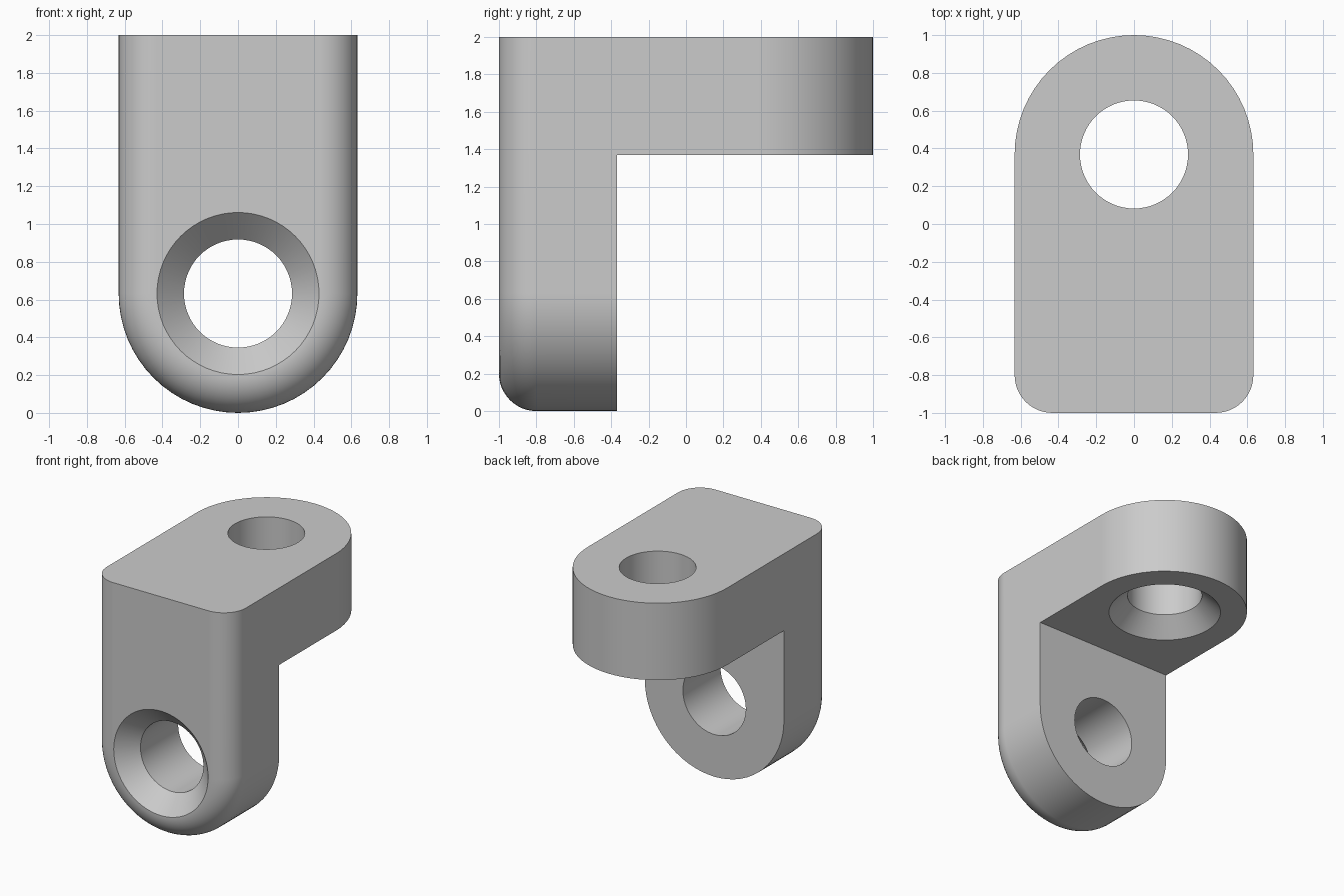
import bpy, bmesh
from math import sin, cos, pi
from mathutils import Vector

R = 0.632            # half width, also plate thickness
FILLET = 0.2
HOLE, SINK = 0.286, 0.429
SEG = 64             # sides of a full circle

if "Cube" in bpy.data.objects:
    bpy.data.objects.remove(bpy.data.objects["Cube"])

grey = bpy.data.materials.new("light grey")
grey.use_nodes = True
grey.diffuse_color = (0.6, 0.6, 0.6, 1)
grey.node_tree.nodes["Principled BSDF"].inputs["Base Color"].default_value = (0.6, 0.6, 0.6, 1)


def loft(name, rings):
    """Skin a stack of closed rings and cap both ends."""
    bm = bmesh.new()
    loops = [[bm.verts.new(p) for p in ring] for ring in rings]
    for a, b in zip(loops, loops[1:]):
        for i in range(len(a)):
            j = (i + 1) % len(a)
            bm.faces.new((a[i], a[j], b[j], b[i]))
    bm.faces.new(loops[0])
    bm.faces.new(loops[-1])
    bmesh.ops.recalc_face_normals(bm, faces=bm.faces)
    mesh = bpy.data.meshes.new(name)
    bm.to_mesh(mesh)
    bm.free()
    mesh.materials.append(grey)
    obj = bpy.data.objects.new(name, mesh)
    bpy.context.collection.objects.link(obj)
    return obj


def arch(r, end):
    """Outline with one round end at the origin and one square end."""
    arc = [(-r * cos(pi * i / (SEG // 2)), r * sin(pi * i / (SEG // 2)))
           for i in range(SEG // 2 + 1)]
    return arc + [(r, end), (-r, end)]


def circle(r):
    return [(r * cos(2 * pi * i / SEG), r * sin(2 * pi * i / SEG)) for i in range(SEG)]


def upright(outline, y):
    return [Vector((u, y, R - v)) for u, v in outline]


def level(outline, z):
    return [Vector((u, 1 - R + v, z)) for u, v in outline]


# Upright plate with a rounded front edge
rings = []
for i in range(13):
    a = pi / 2 * i / 12
    rings.append(upright(arch(R - FILLET * (1 - sin(a)), R - 2), -1 + FILLET * (1 - cos(a))))
rings.append(upright(arch(R, R - 2), R - 1))
bracket = loft("angle_bracket", rings)

# Level arm with a round back end
arm = loft("level_arm", [level(arch(R, 2 * (R - 1)), z) for z in (2 - R, 2)])

# Countersunk hole cutters: (depth from the sunk face, radius)
drill = [(-0.05, SINK + 0.05), (SINK - HOLE, HOLE), (R + 0.1, HOLE)]
cutters = [
    loft("upright_drill", [upright(circle(r), d - 1) for d, r in drill]),
    loft("level_drill", [level(circle(r), 2 - R + d) for d, r in drill]),
]

# Join the arm, then drill both holes
bpy.ops.object.select_all(action="DESELECT")
bpy.context.view_layer.objects.active = bracket
bracket.select_set(True)
for tool, op in [(arm, "UNION")] + [(c, "DIFFERENCE") for c in cutters]:
    mod = bracket.modifiers.new(tool.name, "BOOLEAN")
    mod.operation, mod.solver, mod.object = op, "EXACT", tool
    bpy.ops.object.modifier_apply(modifier=mod.name)
    bpy.data.objects.remove(tool)

# Smooth the curves and keep the flats flat
bpy.ops.object.shade_smooth_by_angle(angle=pi / 6)
weighted = bracket.modifiers.new("flat faces", "WEIGHTED_NORMAL")
weighted.keep_sharp = True
